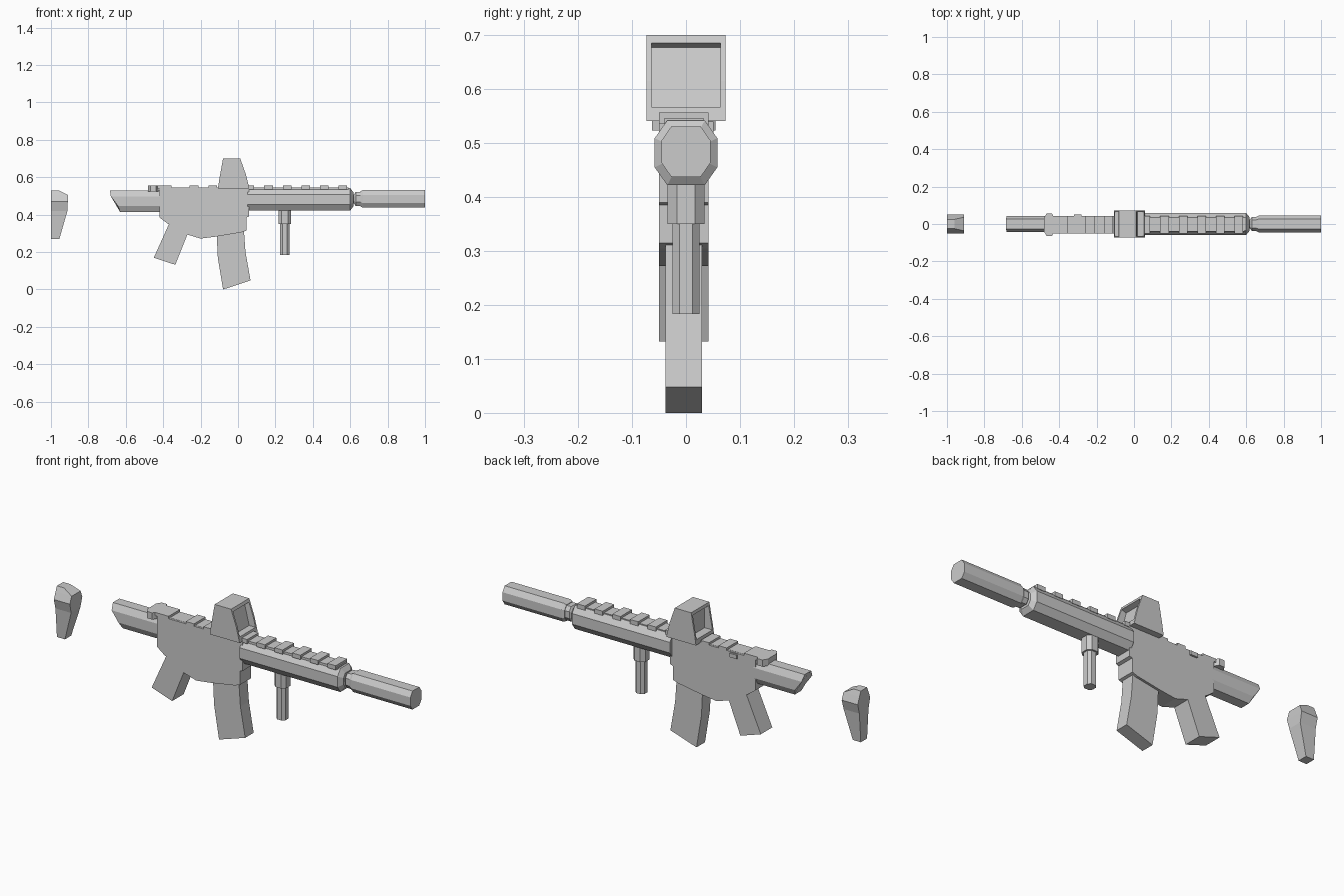
import bpy, bmesh, math
from mathutils import Vector

cube = bpy.data.objects.get("Cube")
if cube:
    bpy.data.objects.remove(cube, do_unlink=True)

grey = bpy.data.materials.new("light_grey")
grey.use_nodes = True
grey.diffuse_color = (0.6, 0.6, 0.6, 1)
grey.node_tree.nodes["Principled BSDF"].inputs["Base Color"].default_value = (0.6, 0.6, 0.6, 1)


def loft(name, rings):
    """Skin a list of equal-length point rings and cap both ends."""
    bm = bmesh.new()
    loops = [[bm.verts.new(p) for p in ring] for ring in rings]
    for a, b in zip(loops, loops[1:]):
        for i in range(len(a)):
            j = (i + 1) % len(a)
            bm.faces.new((a[i], a[j], b[j], b[i]))
    bm.faces.new(loops[0])
    bm.faces.new(loops[-1])
    bmesh.ops.recalc_face_normals(bm, faces=bm.faces)
    mesh = bpy.data.meshes.new(name)
    bm.to_mesh(mesh)
    bm.free()
    mesh.materials.append(grey)
    obj = bpy.data.objects.new(name, mesh)
    bpy.context.collection.objects.link(obj)
    return obj


def slab(name, outline, y0, y1):
    """Side outline (x, z) extruded across the width."""
    return loft(name, [[(x, y, z) for x, z in outline] for y in (y0, y1)])


def box(name, x0, x1, y0, y1, z0, z1):
    return slab(name, [(x0, z0), (x1, z0), (x1, z1), (x0, z1)], y0, y1)


def octagon(ry, rz, flat=0.6, side=0.45):
    return [(ry * s, rz * t) for s, t in
            ((flat, 1), (1, side), (1, -side), (flat, -1),
             (-flat, -1), (-1, -side), (-1, side), (-flat, 1))]


def tube(name, stations, cz):
    """Octagonal tube along x; stations hold (x, half width, half height)."""
    return loft(name, [[(x, y, cz + z) for y, z in octagon(ry, rz)]
                       for x, ry, rz in stations])


def post(name, cx, rx, ry, z0, z1):
    return loft(name, [[(cx + x, y, z) for x, y in octagon(rx, ry, 0.5, 0.5)]
                       for z in (z0, z1)])


LOW, HIGH = -0.05, 0.042   # receiver sides

# Receiver, grip and magazine
slab("receiver", [(-0.42, 0.545), (-0.42, 0.385), (-0.38, 0.355), (-0.275, 0.295),
                  (-0.2, 0.272), (-0.115, 0.283), (0.015, 0.305), (0.045, 0.315),
                  (0.045, 0.385), (0.06, 0.39), (0.06, 0.545)], LOW, HIGH)
slab("grip", [(-0.36, 0.37), (-0.45, 0.17), (-0.335, 0.132), (-0.26, 0.32)], LOW, HIGH)
slab("magazine", [(-0.115, 0.32), (-0.108, 0.17), (-0.08, 0), (0.067, 0.048),
                  (0.04, 0.2), (0.03, 0.34)], -0.038, 0.03)
box("side_catch", -0.32, -0.28, HIGH, HIGH + 0.009, 0.52, 0.54)

# Handguard, muzzle collar and suppressor
tube("handguard", [(0.05, 0.058, 0.06), (0.6, 0.058, 0.06), (0.618, 0.036, 0.036)], 0.482)
tube("muzzle_neck", [(0.61, 0.022, 0.022), (0.63, 0.022, 0.022)], 0.484)
tube("muzzle_collar", [(0.618, 0.022, 0.022), (0.63, 0.037, 0.038), (0.66, 0.037, 0.038)], 0.484)
tube("suppressor", [(0.655, 0.039, 0.041), (0.667, 0.045, 0.047), (1, 0.045, 0.047)], 0.484)

# Top rail with evenly spaced teeth
box("rail_base", -0.42, 0.59, LOW + 0.01, HIGH - 0.01, 0.525, 0.546)
for i in range(9):
    x = -0.235 + 0.0995 * i
    box("rail_tooth", x - 0.023, x + 0.023, LOW, HIGH, 0.535, 0.557)

# Charging handle with a rounded rear knob
box("charging_handle", -0.44, -0.355, LOW, HIGH, 0.54, 0.557)
loft("charging_knob", [[(-0.453 + x, y - 0.004, z) for x, y in octagon(0.029, 0.059, 0.5, 0.6)]
                       for z in (0.523, 0.557)])

# Fore grip
post("foregrip_mount", 0.25, 0.033, 0.034, 0.35, 0.43)
post("foregrip_handle", 0.25, 0.025, 0.025, 0.183, 0.36)

# Optical sight: open housing with a glass panel inside
housing = [(-0.107, 0.541), (-0.1, 0.59), (-0.08, 0.7), (0.012, 0.7), (0.042, 0.615), (0.06, 0.541)]
for y in (-0.073, 0.0635):
    slab("sight_wall", housing, y, y + 0.0095)
slab("sight_base", [(-0.107, 0.541), (-0.104, 0.567), (0.054, 0.567), (0.06, 0.541)], -0.07, 0.07)
slab("sight_roof", [(-0.083, 0.685), (-0.08, 0.7), (0.012, 0.7), (0.017, 0.685), (-0.01, 0.677),
                    (-0.06, 0.677)], -0.07, 0.07)
slab("sight_glass", [(-0.06, 0.56), (0.02, 0.56), (0.005, 0.62), (-0.01, 0.68), (-0.06, 0.68)],
     -0.068, 0.068)

# Stock tube, its rear end cut on a slant
stock = tube("stock_tube", [(-0.64, 0.043, 0.058), (-0.41, 0.043, 0.058)], 0.472)
for v in stock.data.vertices:
    if v.co.x < -0.6:
        v.co.x = -0.63 - 0.055 * min(1, max(0, (v.co.z - 0.43) / 0.075))

# Separate butt pad: stacked sections, widest above the middle
pad = [(0.27, -0.955, 0.025), (0.42, -0.912, 0.037), (0.47, -0.91, 0.05),
       (0.505, -0.91, 0.036), (0.53, -0.96, 0.025)]
loft("butt_pad", [[(-1, -w, z), (x, -w, z), (x, w, z), (-1, w, z)] for z, x, w in pad])
